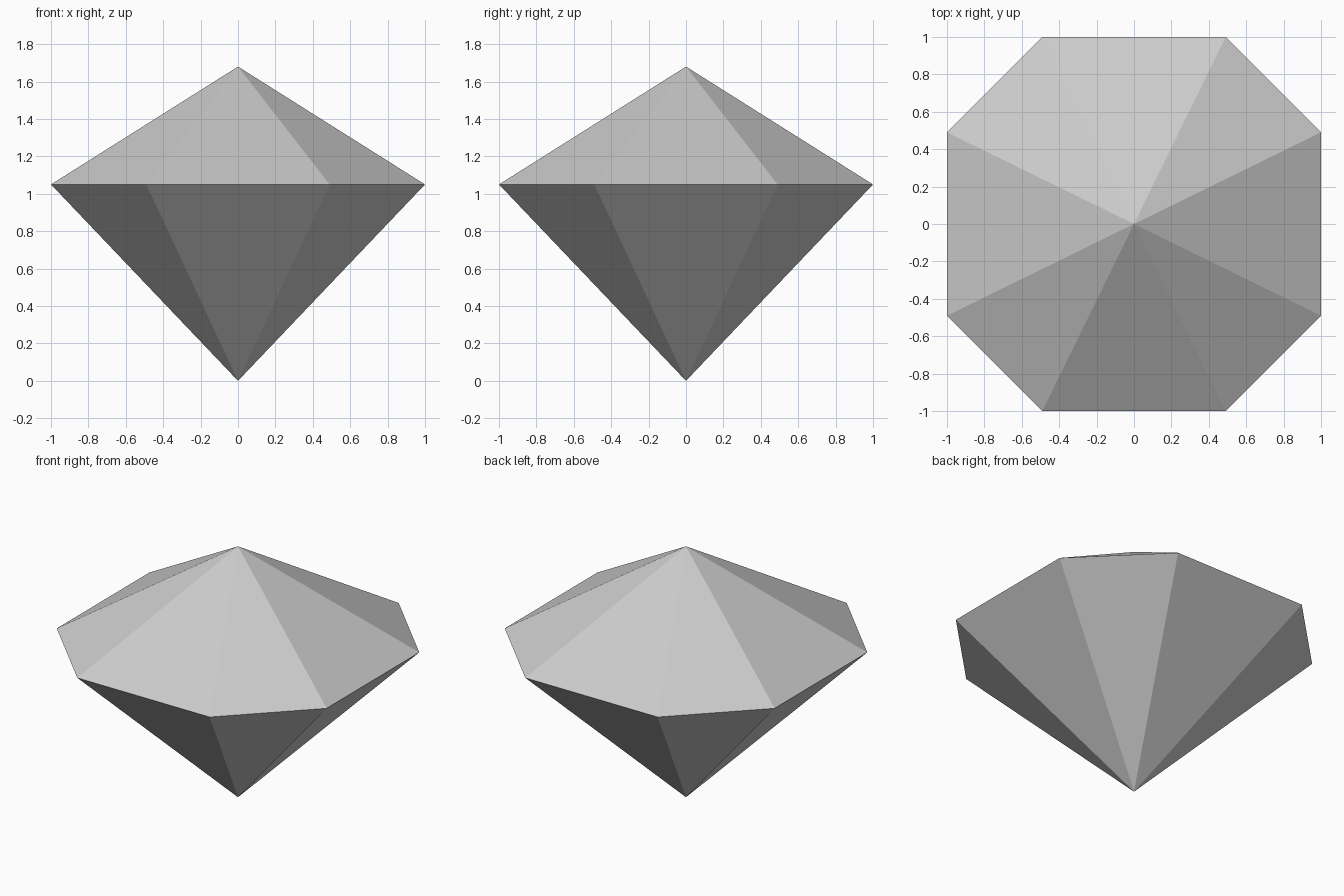
import bpy
import bmesh

GIRDLE_Z = 1.05   # height of the widest outline
TOP_Z = 1.68      # height of the upper point
HALF = 1.0        # half width across the flats
SIDE = 0.49       # half length of the four long sides

cube = bpy.data.objects.get("Cube")
if cube:
    bpy.data.objects.remove(cube, do_unlink=True)

# Single flat stone colour
grey = bpy.data.materials.new("light_grey")
grey.use_nodes = True
colour = (0.6, 0.6, 0.6, 1.0)
grey.diffuse_color = colour
grey.node_tree.nodes["Principled BSDF"].inputs["Base Color"].default_value = colour

# Eight-sided outline: one long side turned through four quarter turns
bm = bmesh.new()
outline = []
x, y = HALF, -SIDE
for quarter in range(4):
    outline.append(bm.verts.new((x, y, GIRDLE_Z)))
    far = (HALF, SIDE)
    for turn in range(quarter):
        far = (-far[1], far[0])
    outline.append(bm.verts.new((*far, GIRDLE_Z)))
    x, y = -y, x

# Shallow crown above the outline and deep pavilion below it
top = bm.verts.new((0, 0, TOP_Z))
bottom = bm.verts.new((0, 0, 0))
for a, b in zip(outline, outline[1:] + outline[:1]):
    bm.faces.new((a, b, top))
    bm.faces.new((b, a, bottom))
bmesh.ops.recalc_face_normals(bm, faces=bm.faces)

mesh = bpy.data.meshes.new("gemstone")
bm.to_mesh(mesh)
bm.free()
mesh.materials.append(grey)
gem = bpy.data.objects.new("gemstone", mesh)
bpy.context.collection.objects.link(gem)
